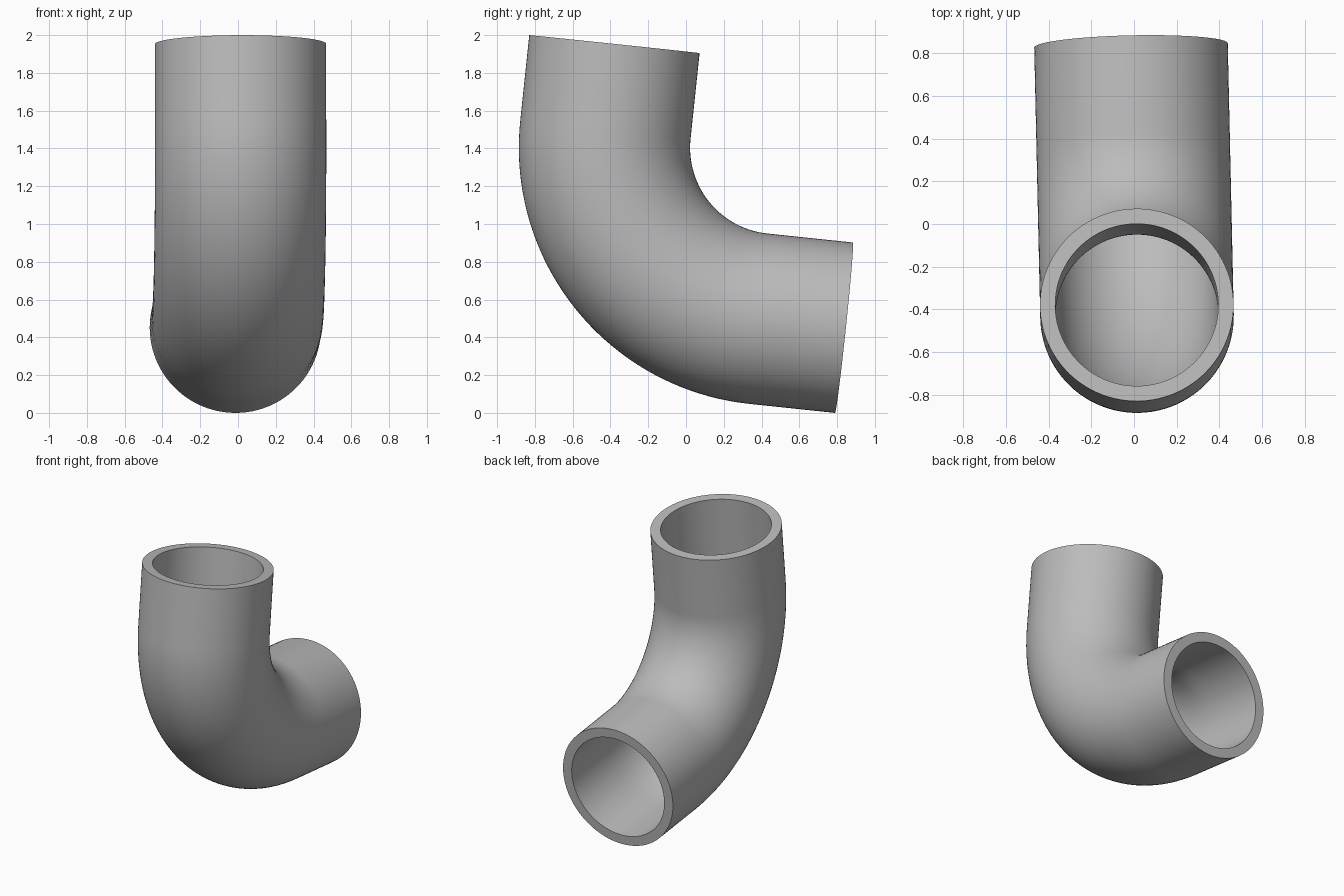
import bpy
import bmesh
from math import sin, cos, pi, radians
from mathutils import Vector, Matrix

if "Cube" in bpy.data.objects:
    bpy.data.objects.remove(bpy.data.objects["Cube"])

OUTER, INNER = 0.4535, 0.382       # pipe radii
BEND, STRAIGHT = 0.91, 0.456       # bend radius and length of the straight ends
SIDES, STEPS = 96, 40

grey = bpy.data.materials.new("plain grey")
grey.use_nodes = True
colour = (0.5, 0.5, 0.5, 1)
grey.diffuse_color = colour
grey.node_tree.nodes["Principled BSDF"].inputs["Base Color"].default_value = colour


# Centre line as (point, outward direction of the bend), bend centre at the origin
def centre_line():
    up, back = Vector((0, 0, 1)), Vector((0, 1, 0))
    path = [(-back * BEND + up * STRAIGHT, -back)]
    for i in range(STEPS + 1):
        a = pi / 2 * i / STEPS
        radial = -back * cos(a) - up * sin(a)
        path.append((radial * BEND, radial))
    path.append((-up * BEND + back * STRAIGHT, -up))
    return path


bm = bmesh.new()


def ring(point, radial, radius):
    side = Vector((1, 0, 0))
    angles = [2 * pi * i / SIDES for i in range(SIDES)]
    return [bm.verts.new(point + radius * (radial * cos(a) + side * sin(a))) for a in angles]


def bridge(a, b):
    for i in range(SIDES):
        j = (i + 1) % SIDES
        bm.faces.new((a[i], a[j], b[j], b[i]))


# Outside wall, then back through the bore, closed by the two end rims
path = centre_line()
rings = [ring(p, r, OUTER) for p, r in path] + [ring(p, r, INNER) for p, r in reversed(path)]
for a, b in zip(rings, rings[1:] + rings[:1]):
    bridge(a, b)
bmesh.ops.recalc_face_normals(bm, faces=bm.faces)

# Tip the elbow, turn it slightly, then centre it on the ground
turn = Matrix.Rotation(radians(1.27), 4, "Z") @ Matrix.Rotation(radians(-6), 4, "X")
bm.transform(turn)
lo = Vector([min(v.co[k] for v in bm.verts) for k in range(3)])
hi = Vector([max(v.co[k] for v in bm.verts) for k in range(3)])
mid = (lo + hi) / 2
bm.transform(Matrix.Translation((-mid.x, -mid.y, -lo.z)))

mesh = bpy.data.meshes.new("elbow_pipe")
bm.to_mesh(mesh)
bm.free()
mesh.materials.append(grey)
elbow = bpy.data.objects.new("elbow_pipe", mesh)
bpy.context.collection.objects.link(elbow)

# Smooth walls with crisp end rims
bpy.context.view_layer.objects.active = elbow
elbow.select_set(True)
bpy.ops.object.shade_smooth_by_angle(angle=radians(30))
